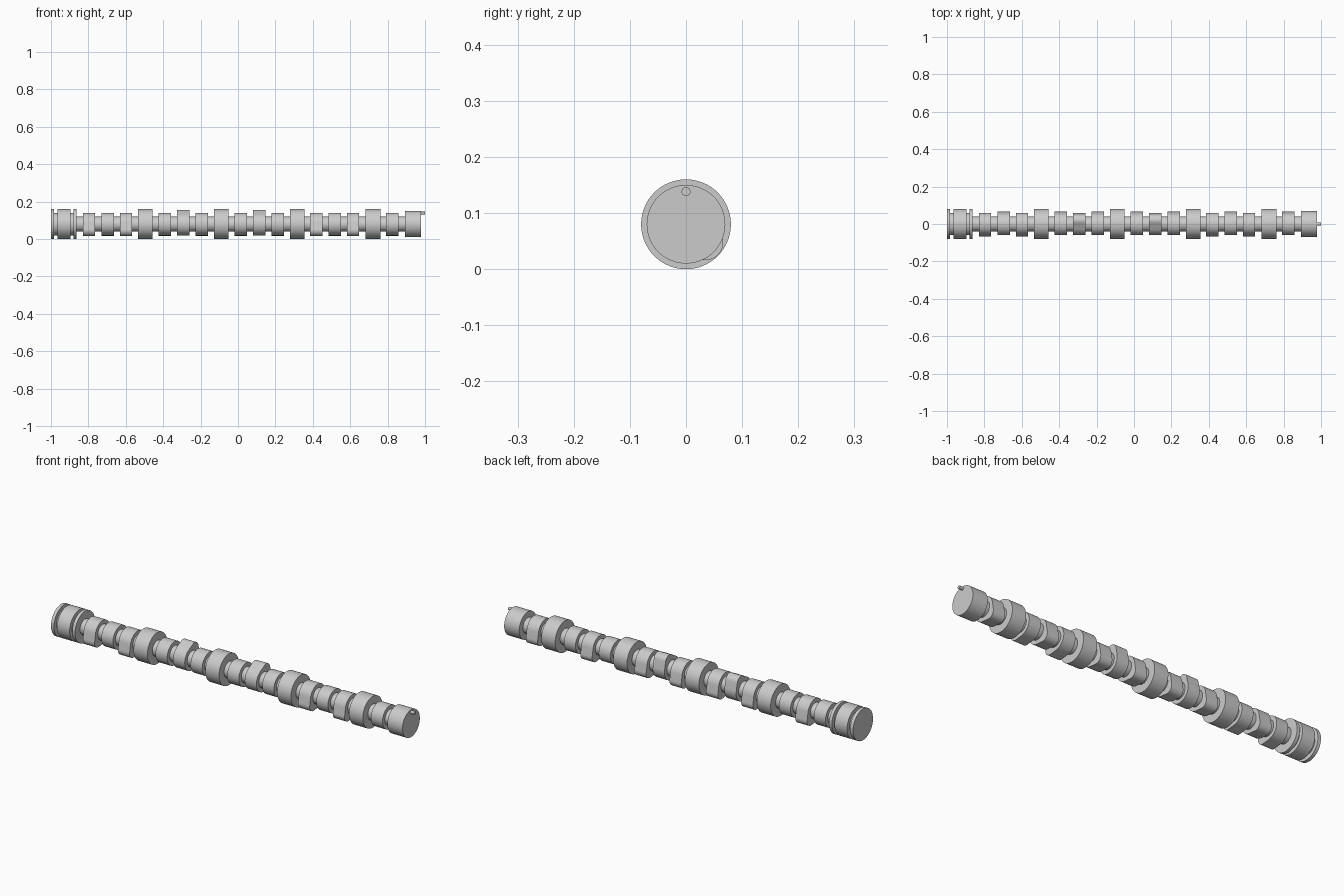
import bpy, math

if "Cube" in bpy.data.objects:
    bpy.data.objects.remove(bpy.data.objects["Cube"])

AXIS_Z = 0.08  # height of the shaft's centre line


def extrude_x(name, profile, x0, x1):
    """Solid with a closed (y, z) profile running from x0 to x1."""
    n = len(profile)
    verts = [(x, y, AXIS_Z + z) for x in (x0, x1) for y, z in profile]
    faces = [(i, (i + 1) % n, n + (i + 1) % n, n + i) for i in range(n)]
    faces += [tuple(reversed(range(n))), tuple(range(n, 2 * n))]
    mesh = bpy.data.meshes.new(name)
    mesh.from_pydata(verts, [], faces)
    obj = bpy.data.objects.new(name, mesh)
    bpy.context.collection.objects.link(obj)
    bpy.ops.object.select_all(action='DESELECT')
    obj.select_set(True)
    bpy.context.view_layer.objects.active = obj
    bpy.ops.object.shade_smooth_by_angle(angle=math.radians(30))
    return obj


def arc(radius, start, end, steps, cy=0.0, cz=0.0):
    return [(cy + radius * math.cos(start + (end - start) * i / steps),
             cz + radius * math.sin(start + (end - start) * i / steps))
            for i in range(steps + 1)]


def cylinder(name, radius, x0, x1, z=0.0, steps=64):
    return extrude_x(name, arc(radius, 0, 2 * math.pi, steps, 0, z)[:-1], x0, x1)


def cam_lobe(name, x, degrees, base=0.06, nose=0.031, offset=0.048):
    """Base circle and nose circle joined by straight tangent flanks."""
    d = math.radians(degrees)
    a = math.acos((base - nose) / offset)
    profile = arc(nose, d - a, d + a, 20, offset * math.cos(d), offset * math.sin(d))
    profile += arc(base, d + a, d + 2 * math.pi - a, 44)
    return extrude_x(name, profile, x - 0.033, x + 0.033)


# Core shaft
cylinder("core_shaft", 0.04, -0.88, 0.91)

# Grooved end: wide collar between two thin flanges
cylinder("grooved_end_core", 0.06, -0.99, -0.87)
cylinder("end_flange", 0.08, -1.0, -0.983)
cylinder("end_collar", 0.08, -0.966, -0.895)
cylinder("inner_flange", 0.08, -0.88, -0.864)

# Bearing journals
for i, x in enumerate((-0.495, -0.09, 0.316, 0.722)):
    cylinder(f"bearing_journal_{i + 1}", 0.08, x - 0.039, x + 0.039)

# Drive end with its locating pin
cylinder("drive_end_journal", 0.07, 0.893, 0.978)
cylinder("locating_pin", 0.008, 0.96, 1.0, 0.058, 24)

# Cam lobes: position along the shaft and nose direction
BACK, FRONT, UP = -43, 223, 65
lobes = [(-0.797, FRONT), (-0.697, BACK), (-0.599, FRONT),
         (-0.391, BACK), (-0.292, UP), (-0.193, BACK),
         (0.014, BACK), (0.113, UP), (0.212, BACK),
         (0.418, FRONT), (0.517, BACK), (0.615, FRONT), (0.825, BACK)]
for i, (x, direction) in enumerate(lobes):
    cam_lobe(f"cam_lobe_{i + 1}", x, direction)
